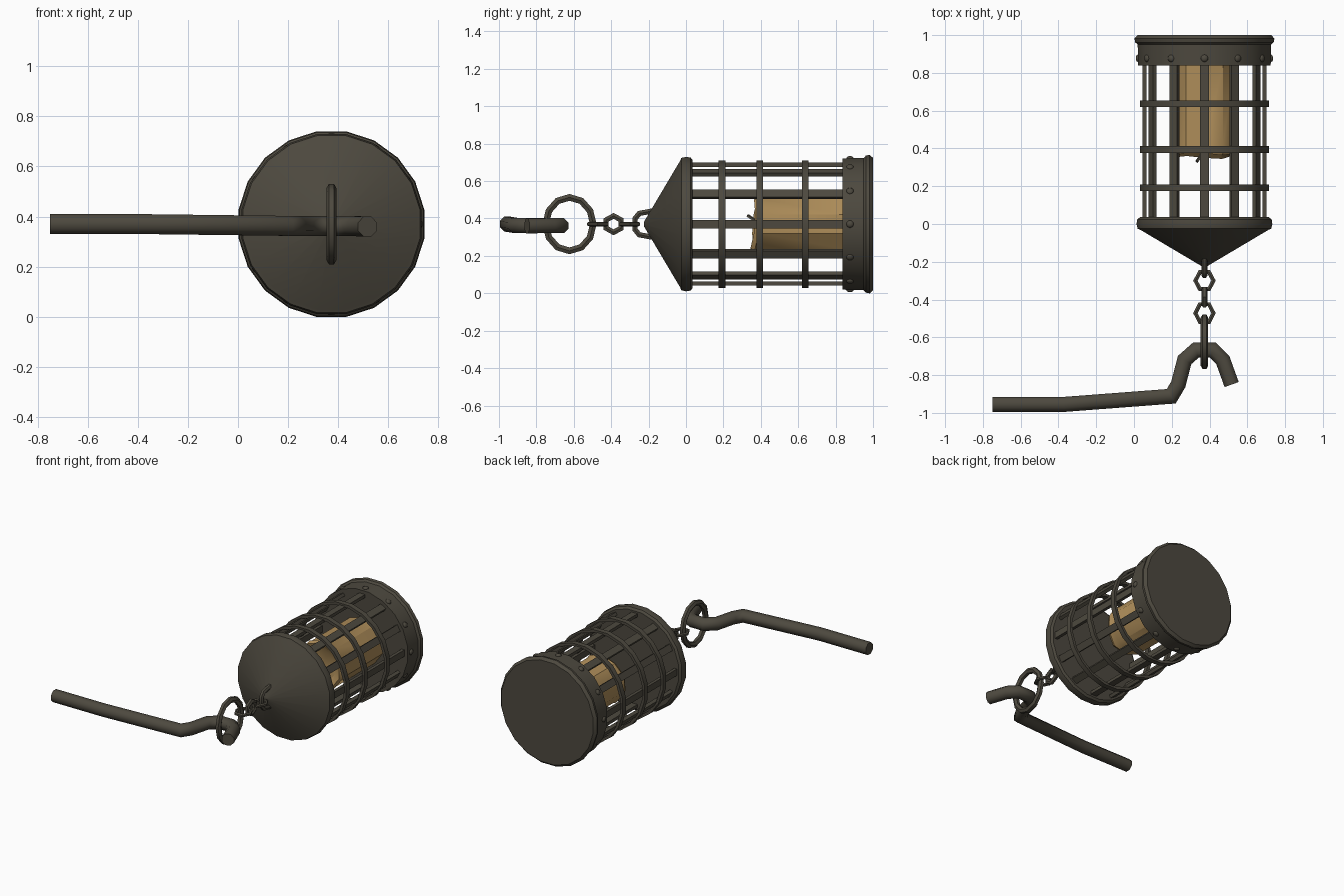
import bpy, bmesh, math
from mathutils import Vector, Matrix

if "Cube" in bpy.data.objects:
    bpy.data.objects.remove(bpy.data.objects["Cube"])

CX, CZ = 0.373, 0.37   # lantern axis runs along y through here


def material(name, rgb):
    m = bpy.data.materials.new(name)
    m.diffuse_color = (*rgb, 1)
    m.use_nodes = True
    m.node_tree.nodes["Principled BSDF"].inputs["Base Color"].default_value = m.diffuse_color
    return m


IRON = material("dark iron", (0.074, 0.066, 0.049))
WAX = material("tan wax", (0.42, 0.265, 0.10))


def finish(bm, name, mat, angle=35):
    bmesh.ops.recalc_face_normals(bm, faces=bm.faces)
    me = bpy.data.meshes.new(name)
    bm.to_mesh(me)
    bm.free()
    ob = bpy.data.objects.new(name, me)
    bpy.context.collection.objects.link(ob)
    me.materials.append(mat)
    bpy.ops.object.select_all(action='DESELECT')
    ob.select_set(True)
    bpy.context.view_layer.objects.active = ob
    bpy.ops.object.shade_smooth_by_angle(angle=math.radians(angle))
    return ob


def skin(bm, rings, closed):
    """Bridge consecutive vertex rings; cap the ends unless closed."""
    n = len(rings[0])
    for i in range(len(rings) if closed else len(rings) - 1):
        a, b = rings[i], rings[(i + 1) % len(rings)]
        for j in range(n):
            k = (j + 1) % n
            bm.faces.new((a[j], a[k], b[k], b[j]))
    if not closed:
        bm.faces.new(rings[0])
        bm.faces.new(rings[-1])


def lathe(name, profile, mat=IRON, n=20, closed=False, wobble=None):
    """Revolve (y, radius) points about the lantern axis."""
    bm = bmesh.new()
    rings = []
    for i, (y, r) in enumerate(profile):
        ring = []
        for j in range(n):
            a = 2 * math.pi * (j + 0.5) / n
            dy = wobble(i, a) if wobble else 0
            ring.append(bm.verts.new((CX + r * math.cos(a), y + dy, CZ + r * math.sin(a))))
        rings.append(ring)
    skin(bm, rings, closed)
    return finish(bm, name, mat)


def tube(name, path, normal, r, sides=8, closed=False, mat=IRON):
    """Mitred tube along a path lying in the plane with the given normal."""
    bm = bmesh.new()
    pts = [Vector(p) for p in path]
    nrm = Vector(normal)
    rings = []
    for i, p in enumerate(pts):
        d1 = p - pts[i - 1] if closed or i > 0 else pts[1] - p
        d2 = pts[(i + 1) % len(pts)] - p if closed or i < len(pts) - 1 else d1
        d1, d2 = d1.normalized(), d2.normalized()
        t = (d1 + d2).normalized()
        side = t.cross(nrm).normalized() / max(0.6, t.dot(d1))
        rings.append([bm.verts.new(p + r * (math.cos(a) * side + math.sin(a) * nrm))
                      for a in (2 * math.pi * (k + 0.5) / sides for k in range(sides))])
    skin(bm, rings, closed)
    return finish(bm, name, mat, 50)


def loop(name, y, half_len, half_wid, r, upright, n=6):
    """Chain link: polygon ring, upright (yz plane) or lying flat (xy plane)."""
    path = []
    for k in range(n):
        a = 2 * math.pi * k / n
        w, l = half_wid * math.cos(a), half_len * math.sin(a) / math.sin(2 * math.pi * round(n / 4) / n)
        path.append((CX, y + l, CZ + w) if upright else (CX + w, y + l, CZ))
    return tube(name, path, (1, 0, 0) if upright else (0, 0, 1), r, 6, True)


# Conical roof with beaded rim
lathe("roof", [(-0.225, 0.012), (-0.03, 0.345), (-0.025, 0.358), (0.0, 0.364),
               (0.025, 0.36), (0.036, 0.345), (0.036, 0.02)])

# Base drum with flared foot
lathe("base", [(0.838, 0.02), (0.838, 0.355), (0.95, 0.358), (0.962, 0.371),
               (0.982, 0.375), (1.0, 0.358), (1.0, 0.02)])

# Cage hoops
for i, y in enumerate((0.192, 0.395, 0.637)):
    w = 0.018
    lathe(f"cage_hoop_{i + 1}", [(y - w, 0.325), (y - w, 0.345), (y + w, 0.345), (y + w, 0.325)],
          closed=True)

# Upright cage bars
bm = bmesh.new()
for k in range(12):
    m = (Matrix.Translation((CX, 0.435, CZ)) @ Matrix.Rotation(math.radians(30 * k), 4, 'Y')
         @ Matrix.Translation((0.317, 0, 0)) @ Matrix.Diagonal((0.022, 0.82, 0.046, 1)))
    bmesh.ops.create_cube(bm, size=1, matrix=m)
finish(bm, "cage_bars", IRON)

# Low rivets around the base drum
bm = bmesh.new()
for k in range(12):
    m = (Matrix.Translation((CX, 0.877, CZ)) @ Matrix.Rotation(math.radians(30 * k), 4, 'Y')
         @ Matrix.Translation((0.352, 0, 0)) @ Matrix.Diagonal((0.6, 1, 1, 1)))
    bmesh.ops.create_icosphere(bm, subdivisions=2, radius=0.02, matrix=m)
finish(bm, "base_rivets", IRON, 60)

# Thick candle with an uneven, hollowed top
lathe("candle", [(0.84, 0.165), (0.41, 0.165), (0.385, 0.173), (0.362, 0.16), (0.395, 0.11), (0.405, 0.01)],
      WAX, 10, wobble=lambda i, a: 0.012 * math.sin(a) + 0.008 * math.cos(3 * a) if i in (2, 3) else 0)
tube("wick", [(CX, 0.42, CZ), (CX - 0.01, 0.375, CZ + 0.015), (CX - 0.04, 0.33, CZ + 0.045)],
     Vector((1, 0, 1)).normalized(), 0.009, 5)

# Roof eye: a bail with its ends sunk in the cone
half = [(-0.272, 0.03), (-0.25, 0.057), (-0.17, 0.072)]
tube("roof_eye", [(CX, y, CZ + z) for y, z in half[::-1]] + [(CX, y, CZ - z) for y, z in half],
     (1, 0, 0), 0.016, 6)

# Chain links and hanging ring
loop("chain_link_1", -0.300, 0.045, 0.048, 0.012, False)
loop("chain_link_2", -0.387, 0.040, 0.044, 0.016, True)
loop("chain_link_3", -0.472, 0.047, 0.048, 0.012, False)
loop("hanging_ring", -0.623, 0.127, 0.143, 0.02, True, 12)

# Hooked arm
tube("hook_arm", [
    (-0.75, -0.955, 0.37), (-0.37, -0.955, 0.37), (0.197, -0.912, 0.363), (0.234, -0.85, 0.362),
    (0.268, -0.72, 0.362), (0.327, -0.668, 0.362), (0.418, -0.668, 0.362), (0.47, -0.72, 0.362),
    (0.517, -0.85, 0.36)], (0, 0, 1), 0.043)
